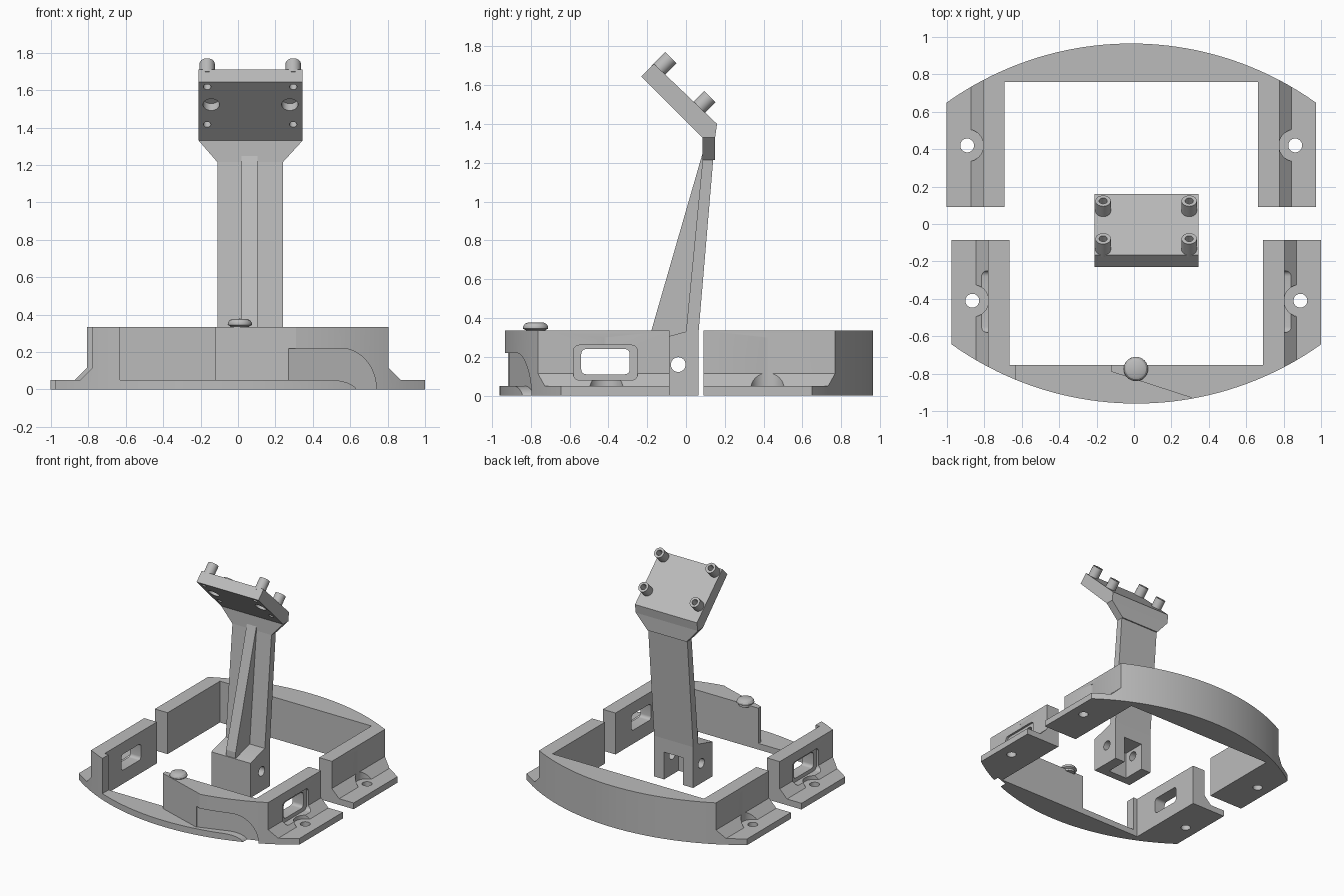
import bpy, bmesh
from math import sin, cos, pi, sqrt
from mathutils import Matrix, Vector

if "Cube" in bpy.data.objects:
    bpy.data.objects.remove(bpy.data.objects["Cube"])

grey = bpy.data.materials.new("plain grey")
grey.use_nodes = True
COLOR = (0.5, 0.5, 0.5, 1)
grey.diffuse_color = COLOR
grey.node_tree.nodes["Principled BSDF"].inputs["Base Color"].default_value = COLOR


def finish(name, bm):
    bmesh.ops.recalc_face_normals(bm, faces=bm.faces)
    mesh = bpy.data.meshes.new(name)
    bm.to_mesh(mesh)
    bm.free()
    mesh.materials.append(grey)
    obj = bpy.data.objects.new(name, mesh)
    bpy.context.collection.objects.link(obj)
    return obj


def prism(name, pts, axis, lo, hi):
    """Extrude a flat outline along x, y or z."""
    place = {"x": lambda a, b, t: (t, a, b),
             "y": lambda a, b, t: (a, t, b),
             "z": lambda a, b, t: (a, b, t)}[axis]
    bm = bmesh.new()
    rings = [[bm.verts.new(place(a, b, t)) for a, b in pts] for t in (lo, hi)]
    for ring in rings:
        bm.faces.new(ring)
    n = len(pts)
    for i in range(n):
        j = (i + 1) % n
        bm.faces.new((rings[0][i], rings[0][j], rings[1][j], rings[1][i]))
    return finish(name, bm)


def arc(cx, cy, rx, ry, a0, a1, n):
    return [(cx + rx * cos(a0 + (a1 - a0) * i / n),
             cy + ry * sin(a0 + (a1 - a0) * i / n)) for i in range(n + 1)]


def circle(cx, cy, r, n=32):
    return arc(cx, cy, r, r, 0, 2 * pi, n)[:-1]


def rounded(x0, x1, y0, y1, r):
    pts = []
    for k, (cx, cy) in enumerate([(x1 - r, y1 - r), (x0 + r, y1 - r),
                                  (x0 + r, y0 + r), (x1 - r, y0 + r)]):
        pts += arc(cx, cy, r, r, k * pi / 2, (k + 1) * pi / 2, 5)
    return pts


def carve(obj, cutter, operation="DIFFERENCE"):
    cutter.hide_render = True
    mod = obj.modifiers.new("carve", "BOOLEAN")
    mod.operation, mod.solver, mod.object = operation, "EXACT", cutter
    bpy.context.view_layer.objects.active = obj
    bpy.ops.object.modifier_apply(modifier=mod.name)
    bpy.data.objects.remove(cutter)


def smooth(obj):
    bpy.ops.object.select_all(action="DESELECT")
    obj.select_set(True)
    bpy.context.view_layer.objects.active = obj
    bpy.ops.object.shade_smooth_by_angle(angle=0.5)


HALF, INNER, TOP = 0.9875, 0.6785, 0.335


def frame(name, cx, s, near, wall, far, hole_y):
    """U-shaped half frame; s is +1 for the back and -1 for the front."""
    radius, n = 1.70, 40
    plan = [(cx + HALF, s * near)]
    for i in range(n + 1):
        x = HALF * (1 - 2 * i / n)
        plan.append((cx + x, s * (far - radius + sqrt(radius ** 2 - x * x))))
    plan += [(cx - HALF, s * near), (cx - INNER, s * near),
             (cx - INNER, s * wall), (cx + INNER, s * wall), (cx + INNER, s * near)]
    body = prism(name, plan, "z", 0, TOP)
    # flange, sloped foot and upright wall
    side = [(HALF + 0.1, -0.1), (HALF + 0.1, 0.05), (HALF - 0.13, 0.05),
            (HALF - 0.195, 0.115), (HALF - 0.195, 0.5)]
    section = [(cx + x, z) for x, z in side] + [(cx - x, z) for x, z in reversed(side)]
    carve(body, prism("section", section, "y", -1.3, 1.3), "INTERSECT")
    # mounting holes with screw head clearance
    for m in (-1, 1):
        hx = cx + m * 0.877
        carve(body, prism("clearance", circle(hx, hole_y, 0.087), "z", 0.05, 0.3))
        carve(body, prism("screw_hole", circle(hx, hole_y, 0.037), "z", -0.1, 0.1))
    return body


back_frame = frame("back_frame", -0.015, 1, 0.09, 0.76, 0.965, 0.42)
smooth(back_frame)

front_frame = frame("front_frame", 0.0125, -1, 0.085, 0.755, 0.96, -0.41)
# open front with a slanted wall end
opening = [(-0.63, -0.7), (-0.12, -0.7), (-0.12, -0.79), (0.31, -0.93),
           (0.31, -1.1), (-0.63, -1.1)]
carve(front_frame, prism("opening", opening, "z", 0.05, 0.5))
# curved cable channel
band = [(0.27, 0.05)] + arc(0.5, -0.02, 0.14, 0.07, pi / 2, 0, 10) + [(0.64, -0.1), (0.74, -0.1)]
band += arc(0.55, 0, 0.19, 0.22, 0, pi / 2, 14) + [(0.27, 0.22)]
channel = prism("channel", band, "y", -1.1, -0.8)
for v in channel.data.vertices:
    if v.co.y > -1:
        v.co.y = -0.91 + 0.34 * (v.co.x - 0.27)
carve(front_frame, channel)
# side windows with shallow outer recess
for m in (-1, 1):
    lo, hi = sorted((0.0125 + m * 0.775, 0.0125 + m * 1.1))
    carve(front_frame, prism("recess", rounded(-0.58, -0.25, 0.08, 0.26, 0.03), "x", lo, hi))
    lo, hi = sorted((m * 0.5, m * 1.1))
    carve(front_frame, prism("window", rounded(-0.54, -0.29, 0.11, 0.24, 0.025), "x", lo, hi))
smooth(front_frame)

# domed knob on the front wall
bm = bmesh.new()
profile = [(0, 0.32), (0.05, 0.32), (0.05, 0.337), (0.065, 0.345), (0.064, 0.357),
           (0.055, 0.37), (0.04, 0.377), (0, 0.378)]
verts = [bm.verts.new((r, 0, z)) for r, z in profile]
edges = [bm.edges.new(p) for p in zip(verts, verts[1:])]
bmesh.ops.spin(bm, geom=verts + edges, axis=(0, 0, 1), cent=(0, 0, 0),
               angle=2 * pi, steps=32)
bmesh.ops.remove_doubles(bm, verts=bm.verts, dist=0.0005)
bmesh.ops.translate(bm, verts=bm.verts, vec=(0.01, -0.775, 0))
smooth(finish("front_knob", bm))

# arm base: clevis with pivot hole
LEFT, RIGHT = -0.11, 0.24
base = prism("arm_base", [(-0.185, 0), (0.065, 0), (0.065, 0.33), (0, 0.33),
                          (-0.185, 0.28)], "x", LEFT, RIGHT)
carve(base, prism("slot", [(-0.12, -0.1), (0.2, -0.1), (0.2, 0.22), (-0.12, 0.22)],
                  "x", -0.02, 0.15))
carve(base, prism("pivot", circle(-0.04, 0.16, 0.038), "x", -0.5, 0.5))
smooth(base)

# column, stiffening rib and flared neck
prism("arm_column", [(0, 0.33), (0.09, 1.26), (0.09, 1.33), (0.15, 1.33), (0.065, 0.33)],
      "x", LEFT, RIGHT)
prism("arm_rib", [(-0.18, 0.25), (-0.18, 0.33), (0.1, 1.3), (0.03, 0.25)], "x", 0.02, 0.105)
prism("arm_neck", [(LEFT, 1.215), (RIGHT, 1.215), (0.345, 1.33), (-0.21, 1.33)],
      "y", 0.085, 0.15)

# tilted head plate with tubular pegs
plate = prism("head_plate", [(-0.23, 1.645), (-0.165, 1.71), (0.16, 1.40),
                             (0.15, 1.33), (0.085, 1.33)], "x", -0.21, 0.345)


def tilted(name, x, y, z, r, lo, hi):
    """Cylinder along the plate normal, from lo to hi past a point."""
    bm = bmesh.new()
    turn = Matrix.Rotation(-pi / 4, 4, "X")
    centre = Vector((x, y, z)) + turn @ Vector((0, 0, (lo + hi) / 2))
    bmesh.ops.create_cone(bm, cap_ends=True, segments=28, radius1=r, radius2=r,
                          depth=hi - lo, matrix=Matrix.Translation(centre) @ turn)
    return finish(name, bm)


for x in (-0.165, 0.295):
    for y, z in ((-0.135, 1.685), (0.067, 1.485)):
        peg = tilted("head_peg", x, y, z, 0.041, -0.02, 0.08)
        carve(peg, tilted("bore", x, y, z, 0.022, -0.1, 0.2))
        carve(plate, tilted("bore", x, y, z, 0.02, -0.3, 0.1))
        smooth(peg)
for x in (-0.143, 0.277):
    carve(plate, tilted("pocket", x, -0.11, 1.52, 0.044, -0.1, 0.055))
smooth(plate)
